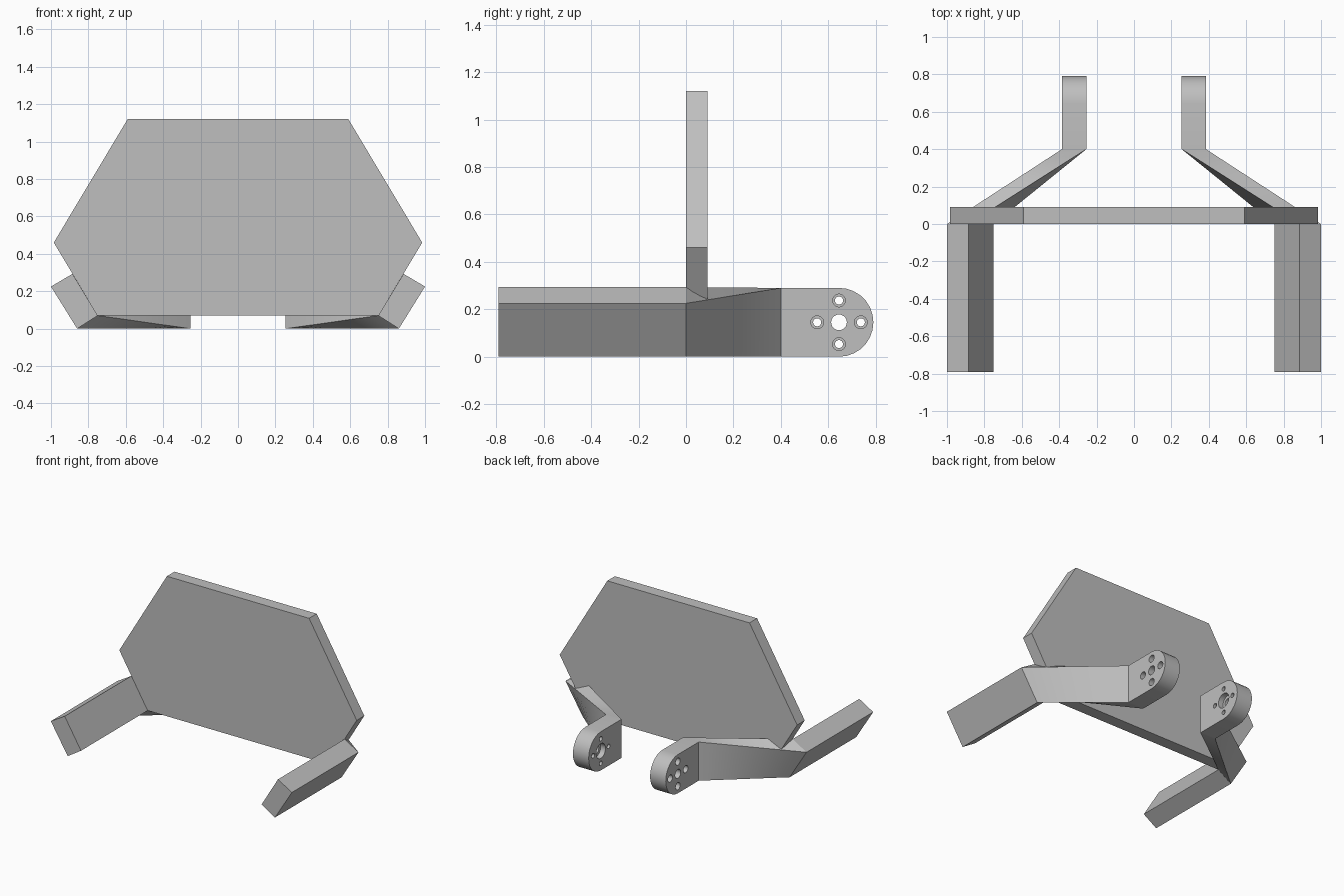
import bpy, bmesh, math
from mathutils import Matrix, Vector

cube = bpy.data.objects.get("Cube")
if cube:
    bpy.data.objects.remove(cube, do_unlink=True)

GREY = (0.52, 0.52, 0.52, 1)
mat = bpy.data.materials.new("plain grey")
mat.use_nodes = True
mat.diffuse_color = GREY
mat.node_tree.nodes["Principled BSDF"].inputs["Base Color"].default_value = GREY


def make(name, bm):
    bmesh.ops.recalc_face_normals(bm, faces=bm.faces)
    mesh = bpy.data.meshes.new(name)
    bm.to_mesh(mesh)
    bm.free()
    obj = bpy.data.objects.new(name, mesh)
    bpy.context.collection.objects.link(obj)
    mesh.materials.append(mat)
    return obj


def select(obj):
    bpy.ops.object.select_all(action='DESELECT')
    obj.select_set(True)
    bpy.context.view_layer.objects.active = obj


def loft(name, rings):
    """Skin a list of matching closed sections and cap both ends."""
    bm = bmesh.new()
    loops = [[bm.verts.new(p) for p in ring] for ring in rings]
    for a, b in zip(loops, loops[1:]):
        for i in range(len(a)):
            j = (i + 1) % len(a)
            bm.faces.new((a[i], a[j], b[j], b[i]))
    bm.faces.new(loops[0])
    bm.faces.new(loops[-1])
    return make(name, bm)


def mirrored(obj):
    select(obj)
    bpy.ops.object.shade_smooth_by_angle(angle=math.radians(25))
    mod = obj.modifiers.new("mirror", 'MIRROR')
    mod.use_mirror_merge = False


# Six-sided back plate
half = [(0.59, 1.12), (0.985, 0.46), (0.75, 0.07)]
outline = half + [(-x, z) for x, z in reversed(half)]
loft("back_plate", [[(x, y, z) for x, z in outline] for y in (0, 0.09)])

# Arms: straight tilted bar, then a twisting sweep inward to the hinge
bar = [(0.75, 0.07), (0.86, 0.0), (1.0, 0.225), (0.885, 0.293)]
X0, X1, H, BEND = 0.255, 0.385, 0.29, 0.4
end = [(X0, 0), (X1, 0), (X1, H), (X0, H)]
rings = [[(x, -0.79, z) for x, z in bar]]
STEPS = 10
for k in range(STEPS + 1):
    t = k / STEPS
    rings.append([(a + (c - a) * t, BEND * t, b + (d - b) * t)
                  for (a, b), (c, d) in zip(bar, end)])
mirrored(loft("arm", rings))

# Hinge lugs with rounded ends
R = H / 2
CY = 0.79 - R
side = [(BEND, 0)]
ARC = 14
for k in range(ARC + 1):
    a = math.pi * (k / ARC - 0.5)
    side.append((CY + R * math.cos(a), R + R * math.sin(a)))
side.append((BEND, H))
lug = loft("hinge_lug", [[(x, y, z) for y, z in side] for x in (X0, X1)])


def drill(y, z, radius, x0, x1):
    bm = bmesh.new()
    m = Matrix.Translation(Vector(((x0 + x1) / 2, y, z))) @ Matrix.Rotation(math.pi / 2, 4, 'Y')
    bmesh.ops.create_cone(bm, cap_ends=True, segments=24, radius1=radius,
                          radius2=radius, depth=x1 - x0, matrix=m)
    cutter = make("drill_cutter", bm)
    cutter.hide_render = True
    select(lug)
    mod = lug.modifiers.new("drill", 'BOOLEAN')
    mod.operation, mod.solver, mod.object = 'DIFFERENCE', 'EXACT', cutter
    bpy.ops.object.modifier_apply(modifier=mod.name)
    bpy.data.objects.remove(cutter, do_unlink=True)


# Centre bore, recessed on the inner face
OUT, SINK = 0.05, 0.04
drill(CY, R, 0.033, X0 - OUT, X1 + OUT)
drill(CY, R, 0.055, X0 - OUT, X0 + SINK)
# Four screw holes, recessed on the outer face
for dy, dz in ((1, 0), (-1, 0), (0, 1), (0, -1)):
    y, z = CY + 0.092 * dy, R + 0.092 * dz
    drill(y, z, 0.017, X0 - OUT, X1 + OUT)
    drill(y, z, 0.027, X1 - SINK, X1 + OUT)
mirrored(lug)
